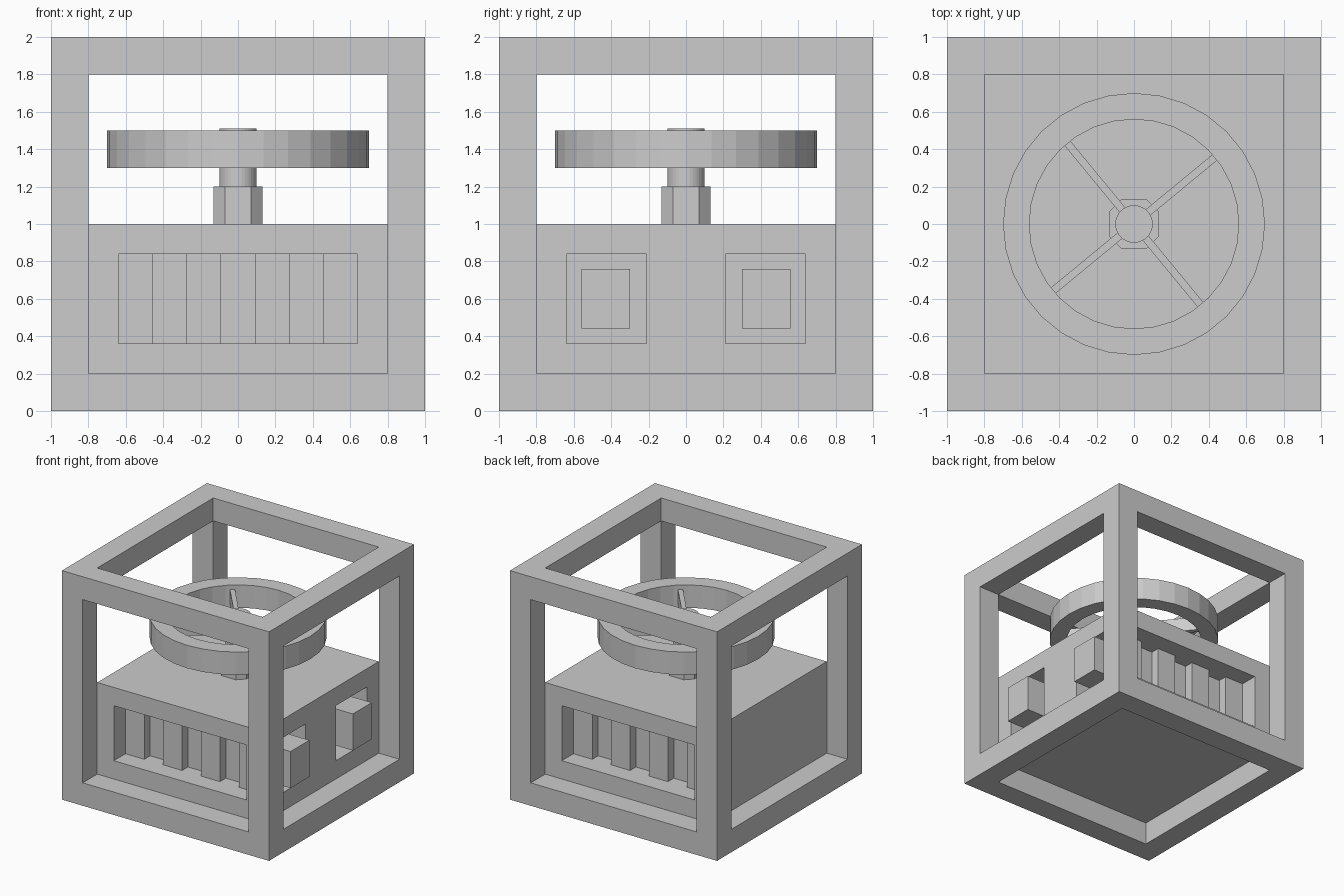
import bpy
import bmesh
import math
from mathutils import Matrix, Vector

old = bpy.data.objects.get("Cube")
if old:
    bpy.data.objects.remove(old, do_unlink=True)

shade = (0.604, 0.604, 0.604, 1)
grey = bpy.data.materials.new("plain_grey")
grey.use_nodes = True
grey.diffuse_color = shade
grey.node_tree.nodes["Principled BSDF"].inputs["Base Color"].default_value = shade


def finish(name, bm):
    bmesh.ops.recalc_face_normals(bm, faces=bm.faces)
    mesh = bpy.data.meshes.new(name)
    bm.to_mesh(mesh)
    bm.free()
    mesh.materials.append(grey)
    obj = bpy.data.objects.new(name, mesh)
    bpy.context.collection.objects.link(obj)
    return obj


def box(name, low, high, turn=0):
    low, high = Vector(low), Vector(high)
    bm = bmesh.new()
    bmesh.ops.create_cube(bm, size=1)
    bmesh.ops.scale(bm, vec=high - low, verts=bm.verts)
    bmesh.ops.translate(bm, vec=(low + high) / 2, verts=bm.verts)
    bmesh.ops.rotate(bm, matrix=Matrix.Rotation(turn, 3, 'Z'), verts=bm.verts)
    return finish(name, bm)


def prism(name, outline, bottom, top):
    bm = bmesh.new()
    face = bm.faces.new([bm.verts.new((x, y, bottom)) for x, y in outline])
    new = bmesh.ops.extrude_face_region(bm, geom=[face])["geom"]
    verts = [v for v in new if isinstance(v, bmesh.types.BMVert)]
    bmesh.ops.translate(bm, vec=(0, 0, top - bottom), verts=verts)
    return finish(name, bm)


def circle(radius, sides=32):
    return [(radius * math.cos(math.tau * i / sides), radius * math.sin(math.tau * i / sides))
            for i in range(sides)]


def cut(target, cutter):
    cutter.hide_render = True
    mod = target.modifiers.new("cut", 'BOOLEAN')
    mod.operation = 'DIFFERENCE'
    mod.solver = 'EXACT'
    mod.object = cutter
    bpy.context.view_layer.objects.active = target
    bpy.ops.object.modifier_apply(modifier=mod.name)
    bpy.data.objects.remove(cutter, do_unlink=True)


# Open cubic frame: inset every side, push the openings inward and weld the corners
bm = bmesh.new()
bmesh.ops.create_cube(bm, size=2, matrix=Matrix.Translation((0, 0, 1)))
bm.normal_update()
sides = bm.faces[:]
bmesh.ops.inset_individual(bm, faces=sides, thickness=0.2, use_even_offset=True)
for face in sides:
    inward = face.normal * -0.2
    inner = bmesh.ops.extrude_discrete_faces(bm, faces=[face])["faces"]
    bmesh.ops.translate(bm, vec=inward, verts=inner[0].verts)
    bmesh.ops.delete(bm, geom=inner, context='FACES')
bmesh.ops.remove_doubles(bm, verts=bm.verts, dist=0.001)
finish("cube_frame", bm)

# Body block
body = box("body_block", (-0.8, -0.8, 0.2), (0.8, 0.8, 1))

# Front and back vents: seven columns, every second one deeper
step = 1.28 / 7
for side in (-1, 1):
    outline = [(-0.64, 0.9)]
    for i in range(7):
        depth = 0.56 if i % 2 else 0.64
        outline += [(-0.64 + i * step, depth), (-0.64 + (i + 1) * step, depth)]
    outline.append((0.64, 0.9))
    cut(body, prism("vent_cutter", [(x, y * side) for x, y in outline], 0.36, 0.84))

# Two recessed blocks on the +x side
for label, side in (("front", -1), ("back", 1)):
    near, far = sorted((0.21 * side, 0.64 * side))
    cut(body, box("recess_cutter", (0.64, near, 0.36), (1, far, 0.84)))
    near, far = sorted((0.3 * side, 0.56 * side))
    box(label + "_side_block", (0.64, near, 0.44), (0.9, far, 0.76))

# Collar (square with chamfered corners) and shaft
a, b = 0.13, 0.07
prism("shaft_collar", [(a, -b), (a, b), (b, a), (-b, a), (-a, b), (-a, -b), (-b, -a), (b, -a)], 1, 1.2)
prism("shaft", circle(0.1), 1.2, 1.51)

# Wheel rim
bm = bmesh.new()
rings = [[bm.verts.new((x, y, z)) for x, y in circle(r)]
         for r, z in ((0.7, 1.3), (0.7, 1.5), (0.56, 1.5), (0.56, 1.3))]
for k in range(4):
    p, q = rings[k], rings[(k + 1) % 4]
    for i in range(32):
        j = (i + 1) % 32
        bm.faces.new((p[i], p[j], q[j], q[i]))
finish("wheel_rim", bm)

# Wheel spokes
for i in range(4):
    box(f"wheel_spoke_{i + 1}", (0.08, -0.02, 1.34), (0.57, 0.02, 1.46), math.radians(39.5 + 90 * i))
